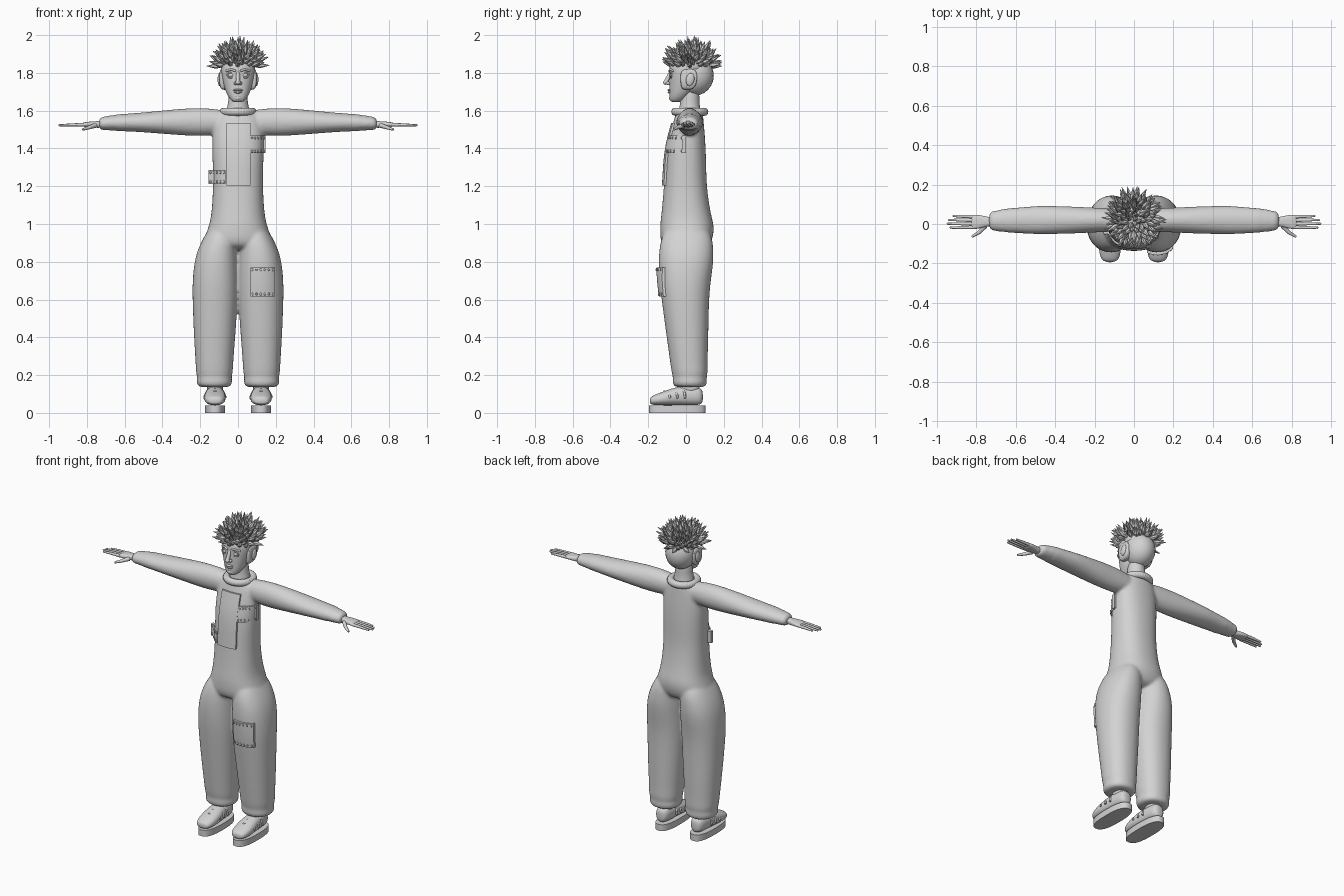
import bpy, bmesh, math, random
from mathutils import Vector, Matrix
from mathutils.bvhtree import BVHTree

random.seed(4)
if "Cube" in bpy.data.objects:
    bpy.data.objects.remove(bpy.data.objects["Cube"])

grey = bpy.data.materials.new("plain grey")
grey.use_nodes = True
grey.diffuse_color = (0.65, 0.65, 0.65, 1)
grey.node_tree.nodes["Principled BSDF"].inputs["Base Color"].default_value = (0.65, 0.65, 0.65, 1)


def finish(bm, name, angle=50):
    bmesh.ops.recalc_face_normals(bm, faces=bm.faces)
    me = bpy.data.meshes.new(name)
    bm.to_mesh(me)
    bm.free()
    me.materials.append(grey)
    ob = bpy.data.objects.new(name, me)
    bpy.context.collection.objects.link(ob)
    select(ob)
    bpy.ops.object.shade_smooth_by_angle(angle=math.radians(angle))
    return ob


def select(*obs):
    bpy.ops.object.select_all(action='DESELECT')
    for ob in obs:
        ob.select_set(True)
    bpy.context.view_layer.objects.active = obs[0]


def loft(name, axis, rings, power=2.0, sides=24, levels=2):
    """Skin rings (position, centre a, centre b, radius a, radius b) along an axis."""
    bm = bmesh.new()
    loops = []
    for p, ca, cb, ra, rb in rings:
        loop = []
        for i in range(sides):
            t = math.tau * i / sides
            c, s = math.cos(t), math.sin(t)
            a = ca + ra * math.copysign(abs(c) ** (2 / power), c)
            b = cb + rb * math.copysign(abs(s) ** (2 / power), s)
            co = {'x': (p, a, b), 'y': (a, p, b), 'z': (a, b, p)}[axis]
            loop.append(bm.verts.new(co))
        loops.append(loop)
    for lo, hi in zip(loops, loops[1:]):
        for i in range(sides):
            j = (i + 1) % sides
            bm.faces.new((lo[i], lo[j], hi[j], hi[i]))
    bm.faces.new(loops[0])
    bm.faces.new(loops[-1])
    ob = finish(bm, name)
    if levels:
        ob.modifiers.new("smooth", 'SUBSURF').levels = levels
        bpy.ops.object.convert(target='MESH')
    return ob


def ball(bm, centre, size, rot=None):
    m = Matrix.Translation(centre) @ (rot or Matrix()) @ Matrix.Diagonal((*size, 1))
    bmesh.ops.create_uvsphere(bm, u_segments=20, v_segments=12, radius=1, matrix=m)


def rod(bm, a, b, r0, r1, sides=10):
    """Tapered rod between two points."""
    a, b = Vector(a), Vector(b)
    m = Matrix.Translation((a + b) / 2) @ (b - a).to_track_quat('Z', 'Y').to_matrix().to_4x4()
    bmesh.ops.create_cone(bm, cap_ends=True, segments=sides, radius1=r0, radius2=r1,
                          depth=(b - a).length, matrix=m)


def ring(bm, path, r):
    for a, b in zip(path, path[1:]):
        rod(bm, a, b, r, r, 8)
        ball(bm, b, (r, r, r))


# Jumpsuit: torso, trouser legs and sleeves fused into one soft surface
parts = [loft("jumpsuit", 'z', [
    (.86, 0, .0, .13, .10), (.90, 0, .0, .18, .135), (.95, 0, .005, .17, .143),
    (1.0, 0, .005, .152, .143), (1.06, 0, .0, .14, .13), (1.2, 0, -.004, .132, .113),
    (1.32, 0, -.002, .135, .11), (1.42, 0, .002, .138, .102), (1.5, 0, .01, .135, .088),
    (1.56, 0, .015, .125, .077), (1.6, 0, .02, .09, .068), (1.61, 0, .02, .07, .06)], 2.3)]
for s in (1, -1):
    parts.append(loft("leg", 'z', [
        (.135, s * .125, .022, .07, .07), (.142, s * .125, .02, .088, .086),
        (.165, s * .125, .02, .097, .094), (.185, s * .125, .02, .09, .088),
        (.21, s * .125, .02, .098, .096), (.25, s * .125, .016, .099, .098),
        (.4, s * .124, .008, .11, .111), (.6, s * .121, -.004, .121, .126),
        (.7, s * .12, -.005, .122, .137), (.8, s * .116, .0, .116, .147),
        (.87, s * .108, .002, .104, .144), (.93, s * .095, .005, .087, .135),
        (1.0, s * .08, .005, .06, .1)], 2.2))
    parts.append(loft("sleeve", 'x', [
        (s * .03, .02, 1.54, .05, .05), (s * .1, .02, 1.54, .06, .068),
        (s * .2, .02, 1.54, .063, .076), (s * .3, .02, 1.54, .069, .071),
        (s * .42, .02, 1.539, .072, .06), (s * .5, .02, 1.538, .073, .053),
        (s * .6, .018, 1.537, .064, .046), (s * .64, .018, 1.536, .063, .046),
        (s * .655, .018, 1.536, .058, .039), (s * .675, .017, 1.535, .058, .042),
        (s * .69, .016, 1.534, .053, .036), (s * .71, .016, 1.533, .052, .038),
        (s * .725, .016, 1.532, .047, .032), (s * .737, .016, 1.53, .035, .024)]))
select(*parts)
bpy.ops.object.join()
suit = parts[0]
remesh = suit.modifiers.new("fuse", 'REMESH')
remesh.mode, remesh.voxel_size, remesh.use_smooth_shade = 'VOXEL', .009, True
soft = suit.modifiers.new("soften", 'SMOOTH')
soft.factor, soft.iterations = .5, 5
select(suit)
bpy.ops.object.convert(target='MESH')
tree = BVHTree.FromPolygons([v.co for v in suit.data.vertices],
                            [tuple(p.vertices) for p in suit.data.polygons])


def patch(name, x0, x1, z0, z1, thick, miss=0, stitches=0):
    """Cloth panel laid on the front of the suit, with optional stitched edges."""
    bm = bmesh.new()
    n = 16
    bmesh.ops.create_grid(bm, x_segments=n, y_segments=n, size=.5)

    def lay(x, z):
        hit = tree.ray_cast(Vector((x, -1, z)), Vector((0, 1, 0)))[0]
        return Vector((x, min(hit.y, miss) if hit else miss, z))
    for v in bm.verts:
        v.co = lay(x0 + (x1 - x0) * (v.co.x + .5), z0 + (z1 - z0) * (v.co.y + .5))
    out = bmesh.ops.extrude_face_region(bm, geom=bm.faces[:])['geom']
    for v in out:
        if isinstance(v, bmesh.types.BMVert):
            v.co.y -= thick
    for v in bm.verts:
        if v not in out:
            v.co.y += .01
    for i in range(stitches):
        x = x0 + (x1 - x0) * (i + .5) / stitches
        for z in (z0 + .012, z1 - .012):
            ball(bm, lay(x, z) - Vector((0, thick, 0)), (.005, .004, .008))
    return finish(bm, name, 40)


patch("front_placket", -.062, .065, 1.205, 1.535, .011)
patch("chest_patch", .066, .145, 1.375, 1.468, .012, -.01, 5)
patch("side_patch", -.155, -.066, 1.212, 1.285, .012, -.04, 5)
patch("thigh_patch", .065, .197, .617, .77, .014, 0, 6)

# Collar and neck
bm = bmesh.new()
ring(bm, [(.077 * math.cos(t * math.tau / 40), .02 + .077 * math.sin(t * math.tau / 40), 1.594)
          for t in range(41)], .021)
finish(bm, "collar")
loft("neck", 'z', [(1.57, 0, .02, .065, .065), (1.61, 0, .02, .06, .056), (1.65, 0, .02, .05, .05),
                   (1.74, 0, .02, .048, .052)])

# Head: face, skull and side panels
loft("face", 'z', [(1.645, 0, -.055, .018, .018), (1.652, 0, -.05, .036, .036),
                   (1.68, 0, -.035, .056, .053), (1.71, 0, -.02, .069, .068),
                   (1.75, 0, -.01, .08, .079), (1.79, 0, -.005, .089, .083),
                   (1.83, 0, .0, .092, .09), (1.87, 0, .01, .082, .085),
                   (1.9, 0, .02, .05, .055)], 2.2)
bm = bmesh.new()
ball(bm, (0, .045, 1.785), (.09, .102, .105))
finish(bm, "skull")
for s, side in ((1, "left"), (-1, "right")):
    loft(side + "_sideburn", 'z', [(1.71, s * .07, .005, .015, .02), (1.725, s * .08, .012, .016, .038),
                                   (1.76, s * .085, .015, .016, .045), (1.825, s * .083, .015, .014, .045)], 4)
    bm = bmesh.new()
    ball(bm, (s * .098, .022, 1.765), (.01, .022, .034), Matrix.Rotation(-.2, 4, 'X'))
    finish(bm, side + "_ear")
    # Eye with lids and brow
    bm = bmesh.new()
    ball(bm, (s * .036, -.073, 1.788), (.017, .014, .013))
    ring(bm, [(s * .036 + .021 * math.cos(t * math.tau / 16), -.08 + .1 * (.021 * math.cos(t * math.tau / 16)) * s,
               1.788 + .014 * math.sin(t * math.tau / 16)) for t in range(17)], .004)
    ring(bm, [(s * .012, -.088, 1.81), (s * .035, -.084, 1.818), (s * .06, -.07, 1.811)], .006)
    finish(bm, side + "_eye")

# Nose and mouth
bm = bmesh.new()
rod(bm, (0, -.078, 1.808), (0, -.106, 1.752), .009, .012, 14)
ball(bm, (0, -.107, 1.749), (.014, .014, .012))
for s in (1, -1):
    ball(bm, (s * .013, -.094, 1.745), (.009, .012, .009))
finish(bm, "nose")
bm = bmesh.new()
ball(bm, (0, -.087, 1.709), (.026, .012, .006))
ball(bm, (0, -.085, 1.698), (.022, .012, .007))
ball(bm, (0, -.074, 1.667), (.022, .016, .015))
finish(bm, "mouth_and_chin")

# Hair: leaf-shaped spikes fanned over the crown
bm = bmesh.new()
ball(bm, (0, .03, 1.84), (.09, .092, .07))
count = 130
for i in range(count):
    up = 1 - 1.08 * (i + .5) / count
    turn = i * 2.39996
    flat = math.sqrt(1 - up * up)
    out = Vector((flat * math.cos(turn), flat * math.sin(turn), up))
    lean = Vector([random.uniform(-.25, .25) for k in range(3)]) + Vector((0, 0, .25))
    aim = (out + lean).normalized()
    root = Vector((0, .03, 1.84)) + Vector((out.x * .084, out.y * .088, out.z * .065))
    length = random.uniform(.06, .085) + .012 * max(up, 0)
    mid = root + aim * length * .4
    rod(bm, root, mid, .007, .014, 6)
    rod(bm, mid, root + aim * length, .014, .0008, 6)
finish(bm, "spiky_hair", 35)

for s, side in ((1, "left"), (-1, "right")):
    # Hand
    loft(side + "_palm", 'x', [(s * .72, .012, 1.527, .024, .018), (s * .745, .012, 1.527, .024, .018),
                               (s * .765, .012, 1.527, .03, .016), (s * .8, .011, 1.527, .037, .014),
                               (s * .828, .01, 1.526, .037, .01)], 2.6)
    bm = bmesh.new()
    for k, reach in enumerate((.915, .938, .945, .93)):
        y = .037 - .018 * k
        rod(bm, (s * .815, y, 1.526), (s * .87, y * 1.05, 1.525), .0095, .008)
        rod(bm, (s * .87, y * 1.05, 1.525), (s * reach, y * 1.1, 1.523), .008, .0055)
        ball(bm, (s * reach, y * 1.1, 1.523), (.0055, .0055, .0055))
    rod(bm, (s * .755, -.01, 1.522), (s * .785, -.042, 1.512), .013, .01)
    rod(bm, (s * .785, -.042, 1.512), (s * .822, -.064, 1.5), .01, .006)
    ball(bm, (s * .785, -.042, 1.512), (.01, .01, .01))
    finish(bm, side + "_fingers")

    # Shoe, ankle, straps and sole
    x = s * .122
    loft(side + "_shoe", 'y', [(-.192, x, .064, .025, .013), (-.18, x, .066, .045, .024),
                               (-.14, x, .073, .056, .033), (-.09, x, .082, .057, .042),
                               (-.04, x, .09, .052, .05), (.03, x, .091, .047, .051),
                               (.075, x, .088, .04, .046), (.09, x, .085, .02, .03)], 2.3)
    loft(side + "_ankle", 'z', [(.09, x, .02, .045, .055), (.17, x, .02, .045, .055)])
    bm = bmesh.new()
    for y, h, w in ((-.115, .112, .056), (-.075, .124, .056), (-.035, .138, .053)):
        ring(bm, [(x + w * math.cos(t * math.pi / 10), y + .03 * abs(math.cos(t * math.pi / 10)),
                   .078 + (h - .078) * math.sin(t * math.pi / 10)) for t in range(11)], .006)
    finish(bm, side + "_shoe_straps")
    loft(side + "_sole", 'z', [(0, x, -.046, .054, .149), (.04, x, -.046, .054, .149)], 2.6, 40, 0)
